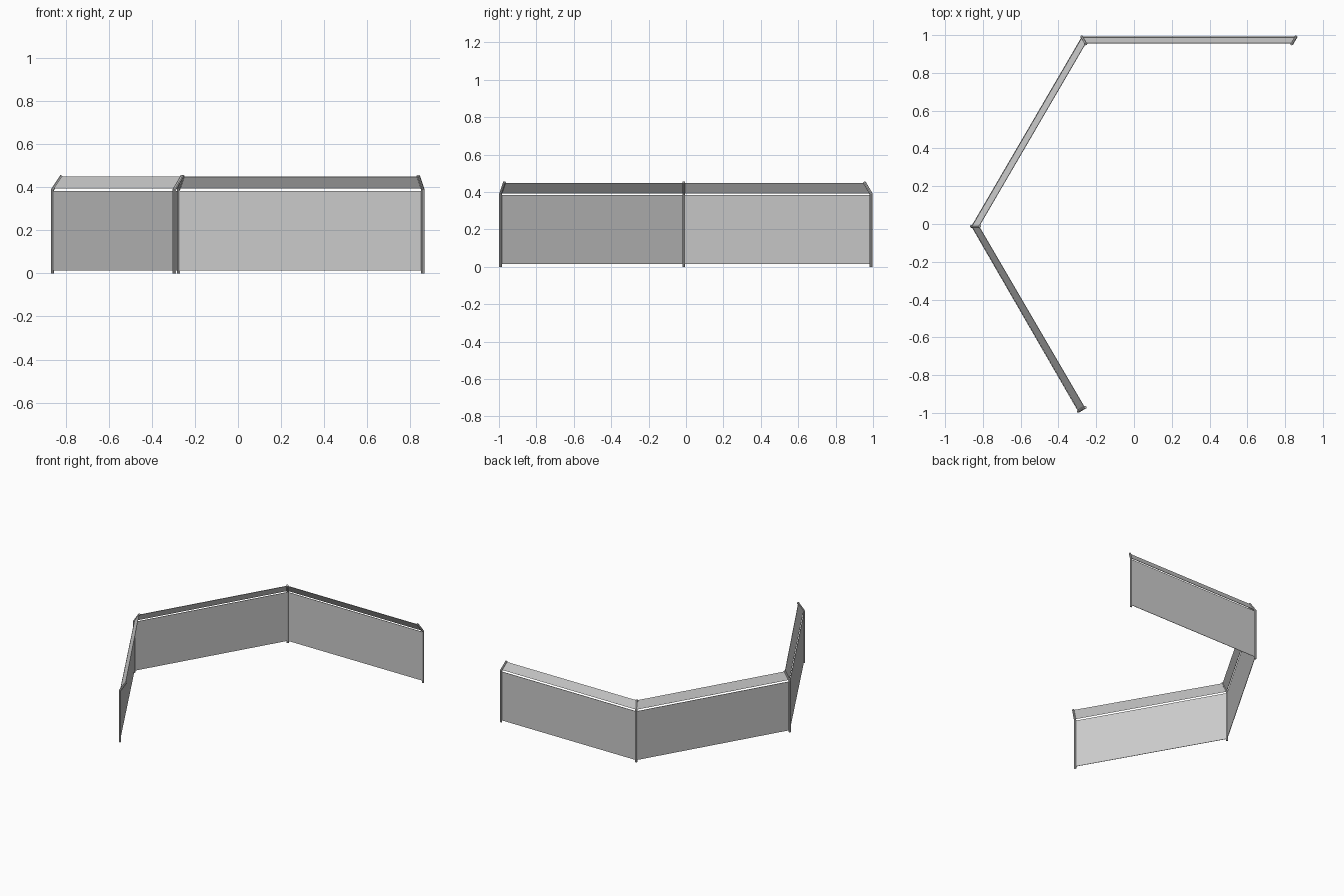
import bpy, bmesh, math
from mathutils import Vector

if "Cube" in bpy.data.objects:
    bpy.data.objects.remove(bpy.data.objects["Cube"])

# plan position of each post and the heading its bent top leans towards (degrees)
POSTS = [((0.857, 0.990), 240), ((-0.276, 0.990), 300),
         ((-0.860, -0.0125), 0), ((-0.295, -0.9915), 30)]
BEND_Z, TIP_Z, LEAN = 0.389, 0.453, 0.043
RADIUS, SIDES, SHEET = 0.008, 8, 0.003
UP = Vector((0, 0, 1))


def add_object(name, bm):
    bmesh.ops.recalc_face_normals(bm, faces=bm.faces)
    mesh = bpy.data.meshes.new(name)
    bm.to_mesh(mesh)
    bm.free()
    obj = bpy.data.objects.new(name, mesh)
    bpy.context.collection.objects.link(obj)
    return obj


def axis_point(post, z):
    """Point on the post's centre line at height z."""
    (x, y), deg = post
    lean = max(0.0, z - BEND_Z) / (TIP_Z - BEND_Z) * LEAN
    a = math.radians(deg)
    return Vector((x + lean * math.cos(a), y + lean * math.sin(a), z))


def make_post(name, post):
    """Round tube, upright then mitred into a leaning top."""
    a = math.radians(post[1])
    inward = Vector((math.cos(a), math.sin(a), 0))
    side = UP.cross(inward)
    tilt = math.atan2(LEAN, TIP_Z - BEND_Z)
    bm = bmesh.new()
    rings = []
    for z, t, stretch in ((0, 0, 1), (BEND_Z, tilt / 2, 1 / math.cos(tilt / 2)), (TIP_Z, tilt, 1)):
        across = (inward * math.cos(t) - UP * math.sin(t)) * stretch
        ring = []
        for i in range(SIDES):
            b = 2 * math.pi * (i + 0.5) / SIDES
            ring.append(bm.verts.new(axis_point(post, z)
                                     + RADIUS * (across * math.cos(b) + side * math.sin(b))))
        rings.append(ring)
    for lo, hi in zip(rings, rings[1:]):
        for i in range(SIDES):
            j = (i + 1) % SIDES
            bm.faces.new((lo[i], lo[j], hi[j], hi[i]))
    bm.faces.new(rings[0])
    bm.faces.new(rings[-1])
    return add_object(name, bm)


def make_panel(name, p, q, z0, z1):
    """Thin sheet stretched between two posts."""
    bm = bmesh.new()
    bm.faces.new([bm.verts.new(axis_point(s, z))
                  for s, z in ((p, z0), (q, z0), (q, z1), (p, z1))])
    obj = add_object(name, bm)
    mod = obj.modifiers.new("thickness", 'SOLIDIFY')
    mod.thickness = SHEET
    mod.offset = 0
    return obj


# posts
for n, post in enumerate(POSTS, 1):
    make_post(f"fence_post_{n}", post)

# upright panels and the leaning strips above them
for n, (p, q) in enumerate(zip(POSTS, POSTS[1:]), 1):
    make_panel(f"lower_panel_{n}", p, q, 0.014, 0.383)
    make_panel(f"upper_panel_{n}", p, q, 0.394, 0.448)
